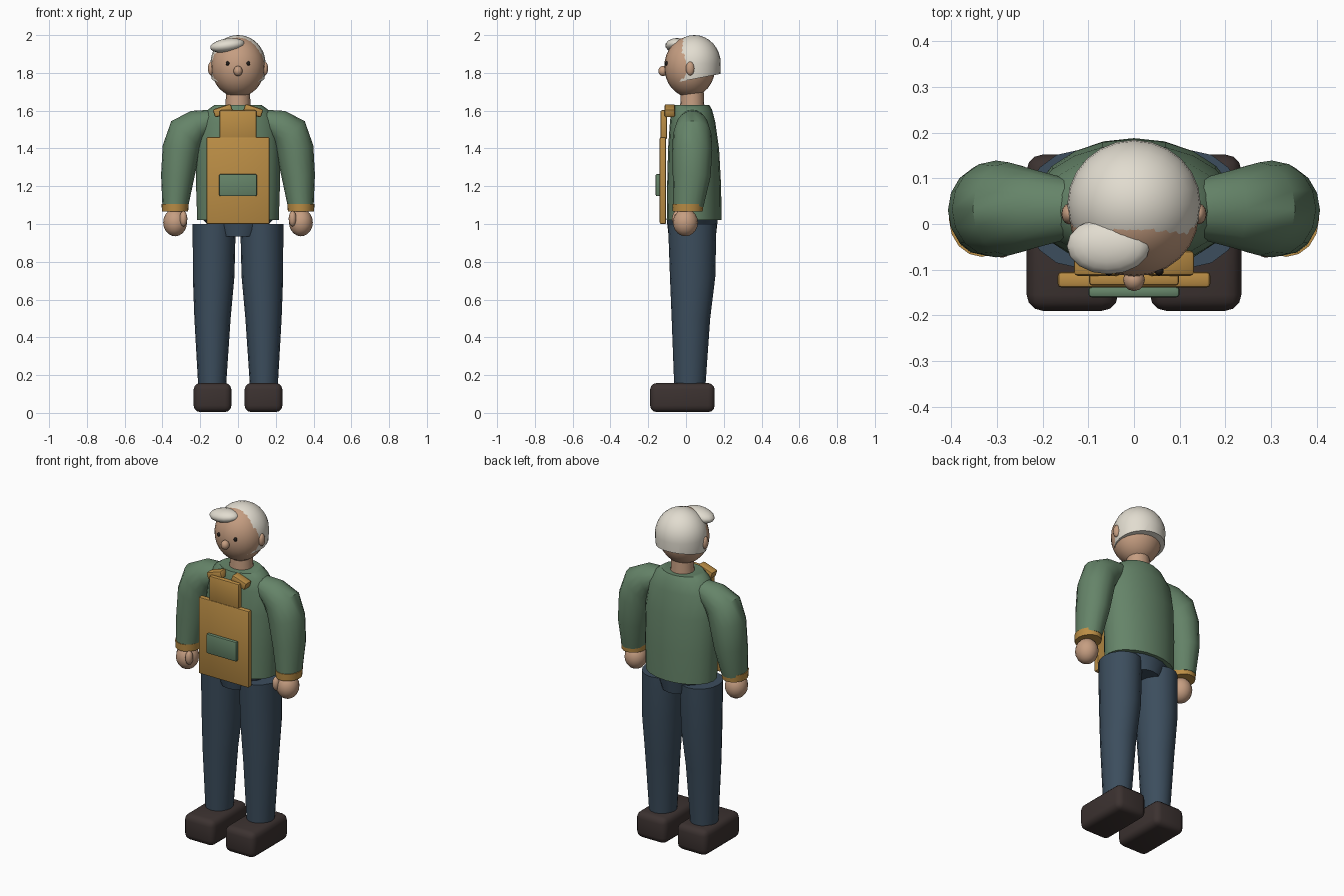
import bpy, bmesh, math
from mathutils import Vector, Matrix

if "Cube" in bpy.data.objects:
    bpy.data.objects.remove(bpy.data.objects["Cube"])


def material(name, rgb):
    m = bpy.data.materials.new(name)
    m.diffuse_color = (*rgb, 1)
    m.use_nodes = True
    m.node_tree.nodes["Principled BSDF"].inputs["Base Color"].default_value = m.diffuse_color
    return m


SKIN = material("skin", (0.56, 0.34, 0.22))
HAIR = material("hair", (0.76, 0.72, 0.63))
GREEN = material("green_knit", (0.13, 0.23, 0.14))
OCHRE = material("ochre", (0.50, 0.27, 0.06))
BLUE = material("denim", (0.045, 0.075, 0.11))
BROWN = material("shoe_leather", (0.045, 0.032, 0.03))
DARK = material("eye_dark", (0.015, 0.012, 0.01))


def finish(name, bm, mat, angle=40):
    bmesh.ops.recalc_face_normals(bm, faces=bm.faces)
    mesh = bpy.data.meshes.new(name)
    bm.to_mesh(mesh)
    bm.free()
    ob = bpy.data.objects.new(name, mesh)
    bpy.context.collection.objects.link(ob)
    mesh.materials.append(mat)
    bpy.ops.object.select_all(action='DESELECT')
    ob.select_set(True)
    bpy.context.view_layer.objects.active = ob
    bpy.ops.object.shade_smooth_by_angle(angle=math.radians(angle))
    return ob


def loft(name, rings, mat, sides=16):
    """Capped skin over ellipses: (x, y, z, rx, ry, tilt about y in degrees)."""
    bm = bmesh.new()
    loops = []
    for x, y, z, rx, ry, tilt in rings:
        rot = Matrix.Rotation(math.radians(tilt), 3, 'Y')
        loops.append([bm.verts.new(Vector((x, y, z)) + rot @ Vector((
            rx * math.cos(2 * math.pi * i / sides),
            ry * math.sin(2 * math.pi * i / sides), 0))) for i in range(sides)])
    for a, b in zip(loops, loops[1:]):
        for i in range(sides):
            j = (i + 1) % sides
            bm.faces.new((a[i], a[j], b[j], b[i]))
    bm.faces.new(loops[0][::-1])
    bm.faces.new(loops[-1])
    return finish(name, bm, mat)


def ball(name, loc, radii, mat, seg=20, rot_y=0):
    bm = bmesh.new()
    bmesh.ops.create_uvsphere(bm, u_segments=seg, v_segments=seg * 2 // 3, radius=1)
    bm.transform(Matrix.Translation(loc) @ Matrix.Rotation(math.radians(rot_y), 4, 'Y')
                 @ Matrix.Diagonal((*radii, 1)))
    return finish(name, bm, mat, 60)


def box(name, loc, size, mat, bevel=0.008, segments=2, rot_y=0):
    bm = bmesh.new()
    bmesh.ops.create_cube(bm, size=1)
    bm.transform(Matrix.Diagonal((*size, 1)))
    bmesh.ops.bevel(bm, geom=bm.edges[:], offset=bevel, segments=segments,
                    profile=0.5, affect='EDGES')
    bm.transform(Matrix.Translation(loc) @ Matrix.Rotation(math.radians(rot_y), 4, 'Y'))
    return finish(name, bm, mat)


# Head and face
ball("head", (0, 0.02, 1.832), (0.142, 0.135, 0.16), SKIN, 24)
ball("nose", (0, -0.122, 1.81), (0.024, 0.025, 0.027), SKIN, 12)
loft("neck", [(0, 0.033, 1.6, 0.068, 0.065, 0), (0, 0.033, 1.72, 0.062, 0.06, 0)], SKIN)

# Hair cap: ellipsoid with a lengthened lower half, trimmed at the nape
bm = bmesh.new()
bmesh.ops.create_uvsphere(bm, u_segments=24, v_segments=16, radius=1)
for v in bm.verts:
    lower = 2.0 if v.co.z < 0 else 1.0
    v.co = Vector((v.co.x * 0.146, 0.044 + v.co.y * 0.14, 1.85 + v.co.z * 0.15 * lower))
cut = bmesh.ops.bisect_plane(bm, geom=bm.verts[:] + bm.edges[:] + bm.faces[:],
                             plane_co=(0, 0, 1.76), plane_no=(0, 0.19, -1), clear_outer=True)
bmesh.ops.holes_fill(bm, edges=[e for e in cut['geom_cut'] if isinstance(e, bmesh.types.BMEdge)])
finish("hair_cap", bm, HAIR)
ball("hair_tuft", (-0.056, -0.048, 1.945), (0.092, 0.062, 0.037), HAIR, 16, -8)

# Jumper body and trousers seat
loft("torso", [(0, 0.043, 1.02, 0.216, 0.145, 0), (0, 0.043, 1.2, 0.222, 0.143, 0),
               (0, 0.04, 1.4, 0.222, 0.135, 0), (0, 0.035, 1.54, 0.205, 0.12, 0),
               (0, 0.03, 1.605, 0.16, 0.108, 0), (0, 0.028, 1.63, 0.125, 0.095, 0)], GREEN, 20)
loft("pelvis", [(0, 0.033, 0.935, 0.11, 0.125, 0), (0, 0.033, 1.03, 0.19, 0.136, 0)], BLUE)

# Mirrored parts
for s, side in ((-1, "left"), (1, "right")):
    ball(f"ear_{side}", (s * 0.142, 0.022, 1.823), (0.017, 0.023, 0.037), SKIN, 12)
    ball(f"eye_{side}", (s * 0.055, -0.103, 1.85), (0.01, 0.01, 0.012), DARK, 10)
    loft(f"sleeve_{side}", [(s * 0.14, 0.033, 1.55, 0.055, 0.065, s * -85),
                            (s * 0.215, 0.033, 1.52, 0.085, 0.085, s * -68),
                            (s * 0.275, 0.033, 1.475, 0.105, 0.102, s * -42),
                            (s * 0.302, 0.033, 1.39, 0.1, 0.106, s * -15),
                            (s * 0.32, 0.03, 1.25, 0.088, 0.1, s * -7),
                            (s * 0.332, 0.012, 1.09, 0.068, 0.08, 0)], GREEN)
    loft(f"cuff_{side}", [(s * 0.333, 0.009, 1.065, 0.069, 0.079, 0),
                          (s * 0.333, 0.01, 1.107, 0.072, 0.082, 0)], OCHRE)
    ball(f"hand_{side}", (s * 0.333, -0.003, 1.008), (0.063, 0.066, 0.073), SKIN, 16)
    ball(f"thumb_{side}", (s * 0.289, -0.05, 1.028), (0.021, 0.024, 0.041), SKIN, 12)
    loft(f"trouser_leg_{side}", [(s * 0.137, 0.02, 0.13, 0.073, 0.082, 0),
                                 (s * 0.135, 0.026, 0.5, 0.096, 0.102, 0),
                                 (s * 0.129, 0.035, 0.72, 0.11, 0.12, 0),
                                 (s * 0.126, 0.033, 1.0, 0.114, 0.128, 0)], BLUE)
    box(f"shoe_{side}", (s * 0.135, -0.019, 0.081), (0.2, 0.342, 0.154), BROWN, 0.035, 3)
    box(f"apron_strap_{side}", (s * 0.08, -0.086, 1.6), (0.1, 0.056, 0.045), OCHRE, 0.01, 2, s * 18)

# Apron
box("apron_panel", (0, -0.122, 1.23), (0.334, 0.034, 0.46), OCHRE)
box("apron_bib", (0, -0.118, 1.525), (0.197, 0.034, 0.155), OCHRE)
box("apron_pocket", (0, -0.149, 1.206), (0.2, 0.024, 0.118), GREEN)
